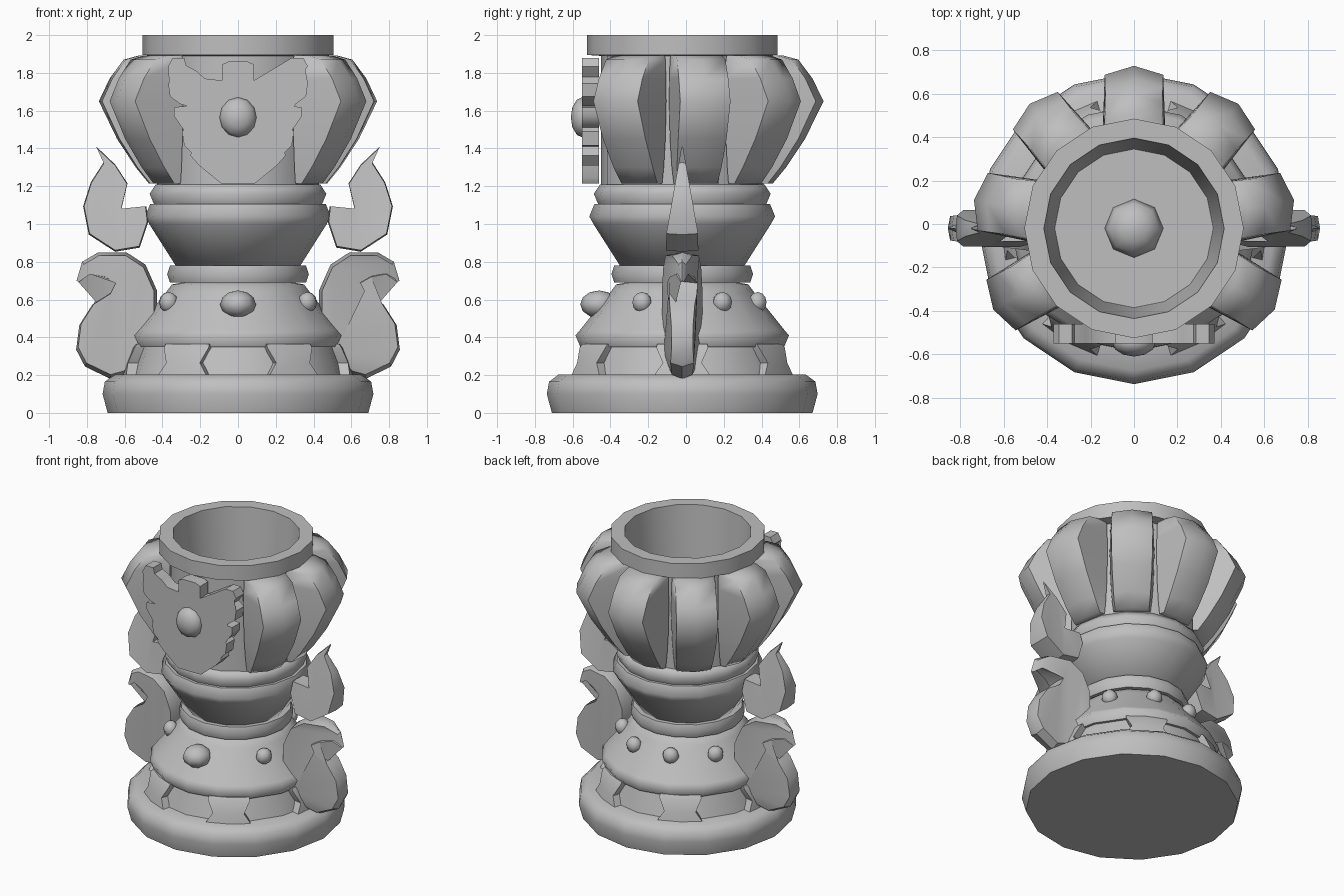
import bpy, bmesh, math
from mathutils import Matrix, Vector

if "Cube" in bpy.data.objects:
    bpy.data.objects.remove(bpy.data.objects["Cube"])

CY = -0.02  # depth of the turning axis

stone = bpy.data.materials.new("grey_stone")
stone.use_nodes = True
grey = (0.52, 0.52, 0.52, 1)
stone.diffuse_color = grey
stone.node_tree.nodes["Principled BSDF"].inputs["Base Color"].default_value = grey


def finish(name, bm, angle=40):
    bmesh.ops.recalc_face_normals(bm, faces=bm.faces)
    mesh = bpy.data.meshes.new(name)
    bm.to_mesh(mesh)
    bm.free()
    mesh.materials.append(stone)
    obj = bpy.data.objects.new(name, mesh)
    bpy.context.collection.objects.link(obj)
    bpy.ops.object.select_all(action='DESELECT')
    obj.select_set(True)
    bpy.context.view_layer.objects.active = obj
    bpy.ops.object.shade_smooth_by_angle(angle=math.radians(angle))
    return obj


def loft(bm, rings, matrix=Matrix()):
    """Skin a list of point rings and cap both ends."""
    loops = [[bm.verts.new(matrix @ Vector(p)) for p in ring] for ring in rings]
    for a, b in zip(loops, loops[1:]):
        for i in range(len(a)):
            j = (i + 1) % len(a)
            bm.faces.new((a[i], a[j], b[j], b[i]))
    caps = [bm.faces.new(loops[0]), bm.faces.new(loops[-1])]
    bmesh.ops.triangulate(bm, faces=[f for f in caps if len(f.verts) > 8])


def lathe(name, profile, sides=16):
    bm = bmesh.new()
    turn = [math.tau * i / sides for i in range(sides)]
    loft(bm, [[(r * math.cos(a), r * math.sin(a) + CY, z) for a in turn] for r, z in profile])
    return finish(name, bm, 62)


def around(deg):
    """Local x points outwards at the given direction."""
    return Matrix.Translation((0, CY, 0)) @ Matrix.Rotation(math.radians(deg), 4, 'Z')


def dome(name, matrix, size, sides=8):
    bm = bmesh.new()
    bmesh.ops.create_uvsphere(bm, u_segments=sides, v_segments=6, radius=1,
                              matrix=matrix @ Matrix.Diagonal((*size, 1)))
    return finish(name, bm, 60)


# Turned body, from foot to rim
lathe("foot", [(.69, 0), (.717, .1), (.705, .165), (.655, .203), (.5, .203)])
lathe("recessed_drum", [(.57, .19), (.515, .37)])
lathe("skirt", [(.45, .35), (.54, .35), (.565, .41), (.54, .44), (.38, .64), (.35, .68), (.3, .69)])
lathe("neck_ring", [(.3, .69), (.36, .69), (.375, .735), (.36, .78), (.3, .78)])
lathe("neck", [(.33, .78), (.47, 1.0), (.492, 1.04), (.465, 1.105), (.4, 1.105)])
lathe("collar", [(.4, 1.105), (.445, 1.105), (.468, 1.16), (.435, 1.21), (.38, 1.21)])
lathe("bowl", [(.43, 1.2), (.43, 1.89), (.505, 1.895), (.505, 2), (.415, 2), (.365, 1.3)])

# Gem on the bowl floor
dome("bowl_gem", Matrix.Translation((0, CY, 1.3)), (.135, .135, .1))

# Pillars with a narrow waist, separating the six-sided windows of the drum
bm = bmesh.new()
for k in range(6):
    rings = []
    for z, r, half in ((.2, .61, 14), (.265, .592, 10), (.345, .565, 14), (.365, .55, 14)):
        edge = [(rr * math.cos(math.radians(t)), rr * math.sin(math.radians(t)), z)
                for rr, t in ((r, -half), (r, 0), (r, half), (.47, half), (.47, -half))]
        rings.append(edge)
    loft(bm, rings, around(60 * k))
finish("drum_pillars", bm)

# Ribs of the bulb, leaving the front open for the crest
bm = bmesh.new()
for k in range(-3, 4):
    rings = []
    for z, r, w in ((1.215, .48, .11), (1.3, .55, .12), (1.45, .65, .13), (1.65, .748, .135),
                    (1.77, .69, .133), (1.87, .615, .13), (1.893, .53, .125)):
        rings.append([(r, 0, z), (r * .945, w, z), (.42, w + .01, z),
                      (.42, -w - .01, z), (r * .945, -w, z)])
    loft(bm, rings, around(90 + 40 * k))
finish("bulb_ribs", bm, 66)

# Studs on the skirt
for deg in (-30, 30, 70, 110, 150, 210):
    dome("skirt_stud", around(deg) @ Matrix.Translation((.425, 0, .585)), (.05, .055, .055))
dome("front_stud", around(-90) @ Matrix.Translation((.44, 0, .575)), (.1, .095, .073))

# Scalloped crest plate
half = [(.05, 1.86), (.085, 1.845), (.085, 1.76), (.175, 1.77), (.22, 1.81), (.275, 1.84),
        (.285, 1.88), (.345, 1.88), (.37, 1.835), (.327, 1.777), (.37, 1.745), (.36, 1.675),
        (.306, 1.635), (.27, 1.625), (.338, 1.618), (.338, 1.57), (.3, 1.523), (.27, 1.51),
        (.296, 1.49), (.285, 1.416), (.237, 1.41), (.253, 1.363), (.206, 1.31), (.148, 1.31),
        (.11, 1.395), (.11, 1.247), (.09, 1.215)]
outline = half + [(-x, z) for x, z in reversed(half)]
bm = bmesh.new()
loft(bm, [[(x, y, z) for x, z in outline] for y in (-.55, -.46)])
finish("crest", bm)
dome("crest_boss", Matrix.Translation((0, -.545, 1.565)) @ Matrix.Rotation(math.pi / 2, 4, 'X'),
     (.1, .108, .065), 12)


# Side ornaments: outlines with a thickness rule and a bevelled rim
def ornament(name, outline, thickness, inset):
    cx = sum(p[0] for p in outline) / len(outline)
    cz = sum(p[1] for p in outline) / len(outline)
    rings = []
    for s, f in ((-1, inset), (0, 1), (1, inset)):
        rings.append([(cx + (x - cx) * f, CY + s * thickness(x, z), cz + (z - cz) * f)
                      for x, z in outline])
    for side, flip in (("left", 1), ("right", -1)):
        bm = bmesh.new()
        loft(bm, rings, Matrix.Diagonal((flip, 1, 1, 1)))
        finish(side + "_" + name, bm, 35)


flame = [(.75, 1.41), (.65, 1.315), (.585, 1.215), (.617, 1.08), (.485, 1.093), (.475, 1.01),
         (.52, .875), (.65, .853), (.79, .944), (.82, 1.093), (.78, 1.22), (.712, 1.326)]
ornament("flame", flame, lambda x, z: min(.085, .005 + .17 * (1.41 - z)), .97)


def curl_thickness(x, z):
    if z > .65 and x > .7:  # the hooked tip thins to a point
        return .005 + .4 * (.86 - x)
    return min(.105 - .12 * (x - .45), .055 + .4 * (z - .18))


curl = [(.855, .7), (.825, .8), (.74, .85), (.59, .85), (.49, .785), (.43, .65), (.43, .45),
        (.5, .3), (.6, .2), (.675, .18), (.81, .245), (.857, .335), (.84, .465), (.77, .575),
        (.675, .635), (.645, .695), (.707, .73), (.79, .745)]
ornament("curl", curl, curl_thickness, .94)
